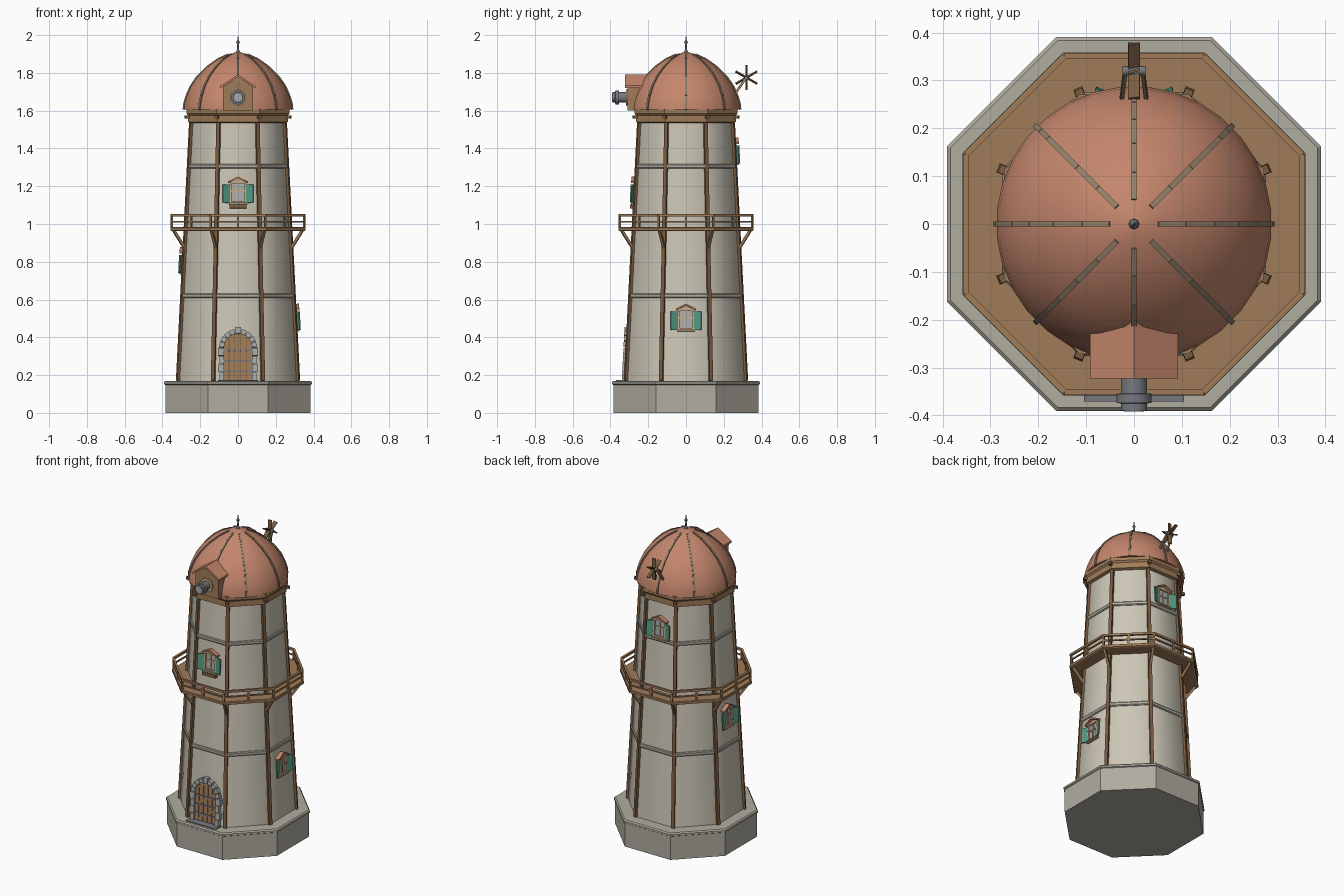
import bpy, bmesh, math
from mathutils import Matrix, Vector

if "Cube" in bpy.data.objects:
    bpy.data.objects.remove(bpy.data.objects["Cube"])

T, R = Matrix.Translation, Matrix.Rotation
rad = math.radians


def material(name, r, g, b):
    m = bpy.data.materials.new(name)
    lin = [((c / 255 + 0.055) / 1.055) ** 2.4 for c in (r, g, b)]
    m.diffuse_color = (*lin, 1)
    m.use_nodes = True
    m.node_tree.nodes["Principled BSDF"].inputs["Base Color"].default_value = m.diffuse_color
    return m


PLASTER = material("plaster", 204, 198, 182)
STONE = material("base stone", 176, 172, 160)
BLOCK = material("grey block", 170, 172, 172)
WOOD = material("wood", 160, 124, 88)
DARK = material("dark wood", 122, 92, 64)
TILE = material("terracotta", 196, 134, 108)
GREEN = material("shutter green", 82, 152, 130)
STEEL = material("steel", 118, 121, 128)
FRAME = material("window frame", 200, 168, 134)
RIB = material("rib taupe", 148, 130, 108)


def finish(bm, name, mat, smooth=None):
    bmesh.ops.recalc_face_normals(bm, faces=bm.faces)
    me = bpy.data.meshes.new(name)
    bm.to_mesh(me)
    bm.free()
    me.materials.append(mat)
    ob = bpy.data.objects.new(name, me)
    bpy.context.collection.objects.link(ob)
    if smooth:
        bpy.ops.object.select_all(action='DESELECT')
        ob.select_set(True)
        bpy.context.view_layer.objects.active = ob
        bpy.ops.object.shade_smooth_by_angle(angle=rad(smooth))
    return ob


def box(bm, size, m=Matrix()):
    bmesh.ops.create_cube(bm, size=1, matrix=m @ Matrix.Diagonal((*size, 1)))


def beam(bm, p, q, w, d, out):
    """Bar from p to q, w wide, d deep along the out direction."""
    p, q = Vector(p), Vector(q)
    z = (q - p).normalized()
    x = Vector(out).cross(z).normalized()
    rot = Matrix((x, z.cross(x), z)).transposed().to_4x4()
    box(bm, (w, d, (q - p).length), T((p + q) / 2) @ rot)


def prism(bm, pts, y0, y1, m=Matrix()):
    """Outline in x, z extruded along y."""
    a, b = [[bm.verts.new(m @ Vector((x, y, z))) for x, z in pts] for y in (y0, y1)]
    bm.faces.new(a)
    bm.faces.new(b[::-1])
    for i in range(len(pts)):
        j = (i + 1) % len(pts)
        bm.faces.new((a[i], b[i], b[j], a[j]))


def lathe(bm, profile, n, m=Matrix()):
    """Solid from (radius, z); with 8 sides the radius is the flat's distance."""
    k = 1 / math.cos(math.pi / 8) if n == 8 else 1
    rings = [[bm.verts.new(m @ Vector((r * k * math.cos((i + .5) * math.tau / n),
                                       r * k * math.sin((i + .5) * math.tau / n), z)))
              for i in range(n)] for r, z in profile]
    for a, b in zip(rings, rings[1:]):
        for i in range(n):
            j = (i + 1) % n
            bm.faces.new((a[i], a[j], b[j], b[i]))
    bm.faces.new(rings[0])
    bm.faces.new(rings[-1])


def solid(name, profile, n, mat, smooth=None, m=Matrix()):
    bm = bmesh.new()
    lathe(bm, profile, n, m)
    return finish(bm, name, mat, smooth)


def wall(z):
    return 0.316 - (z - 0.17) * 0.07 / 1.37


def corner(a, i, z):
    r, t = a / math.cos(math.pi / 8), math.pi / 8 + i * math.pi / 4
    return Vector((r * math.cos(t), r * math.sin(t), z))


def on_wall(ang, z):
    return R(rad(ang), 4, 'Z') @ T((0, -wall(z), z)) @ R(-math.atan(0.07 / 1.37), 4, 'X')


# Plinth, tower and stone bands
solid("plinth", [(.385, 0), (.385, .148), (.391, .152), (.391, .163), (.384, .17)], 8, STONE, 30)
solid("tower_wall", [(wall(.16), .16), (wall(.85), .85), (wall(1.55), 1.55)], 8, PLASTER, 50)
for z in (.62, 1.305):
    a = wall(z) + .008
    solid("wall_band", [(a - .004, z - .012), (a, z - .007), (a, z + .007), (a - .004, z + .012)], 8, STONE)

# Corner posts, balcony struts and cornice pegs
posts, struts, pegs = bmesh.new(), bmesh.new(), bmesh.new()
for i in range(8):
    out = corner(1, i, 0)
    beam(posts, corner(wall(.17), i, .17), corner(wall(1.54), i, 1.54), .02, .02, out)
    beam(struts, corner(wall(.87), i, .87), corner(.34, i, .965), .014, .014, out)
    beam(pegs, corner(.24, i, 1.567), corner(.281, i, 1.567), .018, .016, (0, 0, 1))
finish(posts, "corner_posts", DARK)
finish(struts, "balcony_struts", WOOD)
finish(pegs, "cornice_pegs", DARK)

# Balcony with railing
solid("balcony_floor", [(.35, .962), (.358, .966), (.358, .98), (.354, .983)], 8, WOOD)
rail = bmesh.new()
for i in range(8):
    for z, w in ((1.047, .013), (1.013, .008)):
        beam(rail, corner(.351, i, z), corner(.351, i + 1, z), w, w, (0, 0, 1))
    a, b = corner(.35, i, .98), corner(.35, i + 1, .98)
    for p in (a, (a + b) / 2):
        beam(rail, p, p + Vector((0, 0, .068)), .011, .011, (p.x, p.y, 0))
finish(rail, "balcony_railing", WOOD)

# Cornice, dome, ribs and finial
solid("cornice", [(.25, 1.535), (.264, 1.54), (.264, 1.575), (.272, 1.585), (.272, 1.61)], 8, WOOD)
dome = [(.288, 1.605), (.284, 1.64), (.272, 1.68), (.25, 1.73), (.215, 1.78),
        (.165, 1.83), (.105, 1.873), (.05, 1.898), (.003, 1.912)]
solid("dome", dome, 32, TILE, 40)
ribs = bmesh.new()
for i in range(8):
    c, s = math.cos(i * math.pi / 4), math.sin(i * math.pi / 4)
    for (r0, z0), (r1, z1) in zip(dome[:-2], dome[1:-1]):
        beam(ribs, (r0 * c, r0 * s, z0), (r1 * c, r1 * s, z1), .011, .011, (c, s, .3))
finish(ribs, "dome_ribs", RIB)
solid("finial", [(.012, 1.905), (.006, 1.925), (.004, 1.95), (.010, 1.963),
                 (.004, 1.975), (.0005, 2)], 12, STEEL, 40)

# Dormer with telescope
bm = bmesh.new()
prism(bm, [(-.08, 1.6), (.08, 1.6), (.08, 1.727), (0, 1.78), (-.08, 1.727)], -.31, -.12)
finish(bm, "dormer", WOOD)


def gable(bm, w, eave, peak, t, y0, y1, m=Matrix()):
    for s in (-1, 1):
        prism(bm, [(0, peak), (s * w, eave), (s * w, eave - t), (0, peak - t)], y0, y1, m)


bm = bmesh.new()
gable(bm, .092, 1.732, 1.792, .012, -.323, -.14)
finish(bm, "dormer_roof", TILE)
aim = T((0, 0, 1.67)) @ R(rad(90), 4, 'X')  # local z points to the front
solid("telescope", [(.028, .3), (.028, .354), (.037, .355), (.037, .374), (.028, .375), (.028, .39)],
      20, STEEL, 40, aim)
solid("telescope_mount", [(.042, .3), (.042, .318)], 20, FRAME, 40, aim)
solid("telescope_lens", [(.021, .385), (.021, .392)], 20, BLOCK, 40, aim)

# Small wind fan behind the dome
hub = T((0, .32, 1.775))
bm = bmesh.new()
for k in range(6):
    box(bm, (.025, .006, .06), hub @ R(k * math.pi / 3, 4, 'X') @ T((0, 0, .036)) @ R(rad(15), 4, 'Z'))
finish(bm, "fan_blades", DARK)
bm = bmesh.new()
for s in (-1, 1):
    beam(bm, (s * .027, .25, 1.675), (s * .018, .322, 1.78), .008, .013, (0, 1, 0))
finish(bm, "fan_support", RIB)
solid("fan_hub", [(.01, -.024), (.01, .024)], 10, STEEL, 40, hub @ R(rad(90), 4, 'Y'))

# Windows with shutters and tiled hoods
for ang, z in ((0, 1.168), (90, .495), (180, 1.375), (-90, .795)):
    m = on_wall(ang, z)
    bm = bmesh.new()
    box(bm, (.074, .012, .104), m)
    finish(bm, "window_glass", BLOCK)
    bm = bmesh.new()
    for s in (-1, 1):
        box(bm, (.011, .024, .112), m @ T((s * .038, -.003, 0)))
        box(bm, (.087, .024, .011), m @ T((0, -.003, s * .052)))
    box(bm, (.007, .018, .104), m @ T((0, -.002, 0)))
    box(bm, (.074, .018, .007), m @ T((0, -.002, .008)))
    box(bm, (.095, .034, .008), m @ T((0, -.006, -.06)))
    prism(bm, [(-.042, .055), (.042, .055), (0, .074)], -.012, .005, m)
    finish(bm, "window_frame", FRAME)
    bm = bmesh.new()
    gable(bm, .054, .056, .082, .009, -.028, .012, m)
    finish(bm, "window_hood", TILE)
    bm = bmesh.new()
    for s in (-1, 1):
        leaf = m @ T((s * .044, -.012, -.008)) @ R(rad(-s * 22), 4, 'Z')
        box(bm, (.039, .007, .097), leaf @ T((s * .02, 0, 0)))
    finish(bm, "shutters", GREEN)
m = on_wall(0, 1.092)
bm = bmesh.new()
box(bm, (.09, .03, .02), m @ T((0, -.012, 0)))
finish(bm, "flower_box", DARK)
bm = bmesh.new()
for k in range(5):
    bmesh.ops.create_icosphere(bm, subdivisions=1, radius=.011, matrix=m @ T((-.034 + .017 * k, -.014, .013)))
finish(bm, "flower_leaves", GREEN)

# Arched door: planks, iron straps, stone surround and step
m, rr, spring = on_wall(0, .17), .077, .175
bm = bmesh.new()
for k in range(5):
    x0, x1 = -rr + k * rr * .4, -rr + (k + 1) * rr * .4 - .003
    xs = [x1 + (x0 - x1) * t / 4 for t in range(5)]
    arch = [(x, spring + math.sqrt(max(0, rr * rr - x * x))) for x in xs]
    prism(bm, [(x0, 0), (x1, 0)] + arch, -.012, .01, m)
finish(bm, "door_planks", WOOD)
bm = bmesh.new()
prism(bm, [(-rr, 0), (rr, 0)] + [(rr * math.cos(t * math.pi / 12), spring + rr * math.sin(t * math.pi / 12))
                                 for t in range(13)], -.007, .01, m)
finish(bm, "door_backing", DARK)
bm = bmesh.new()
for z in (.05, .105, .16):
    box(bm, (.146, .008, .008), m @ T((0, -.013, z)))
box(bm, (.21, .06, .008), T((0, -.341, .171)))
finish(bm, "door_straps_and_step", STEEL)
bm = bmesh.new()
for s in (-1, 1):
    for k in range(4):
        w = .032 if k % 2 else .024
        box(bm, (w, .036, .04), m @ T((s * (.074 + w / 2), -.006, .022 + k * .0435)))
for k in range(9):
    t0, t1 = k * math.pi / 9 + .025, (k + 1) * math.pi / 9 - .025
    ro = .109 if k == 4 else .1
    prism(bm, [(r * math.cos(t), spring + r * math.sin(t))
               for r, t in ((.074, t0), (ro, t0), (ro, t1), (.074, t1))], -.024, .012, m)
finish(bm, "door_stones", BLOCK)
